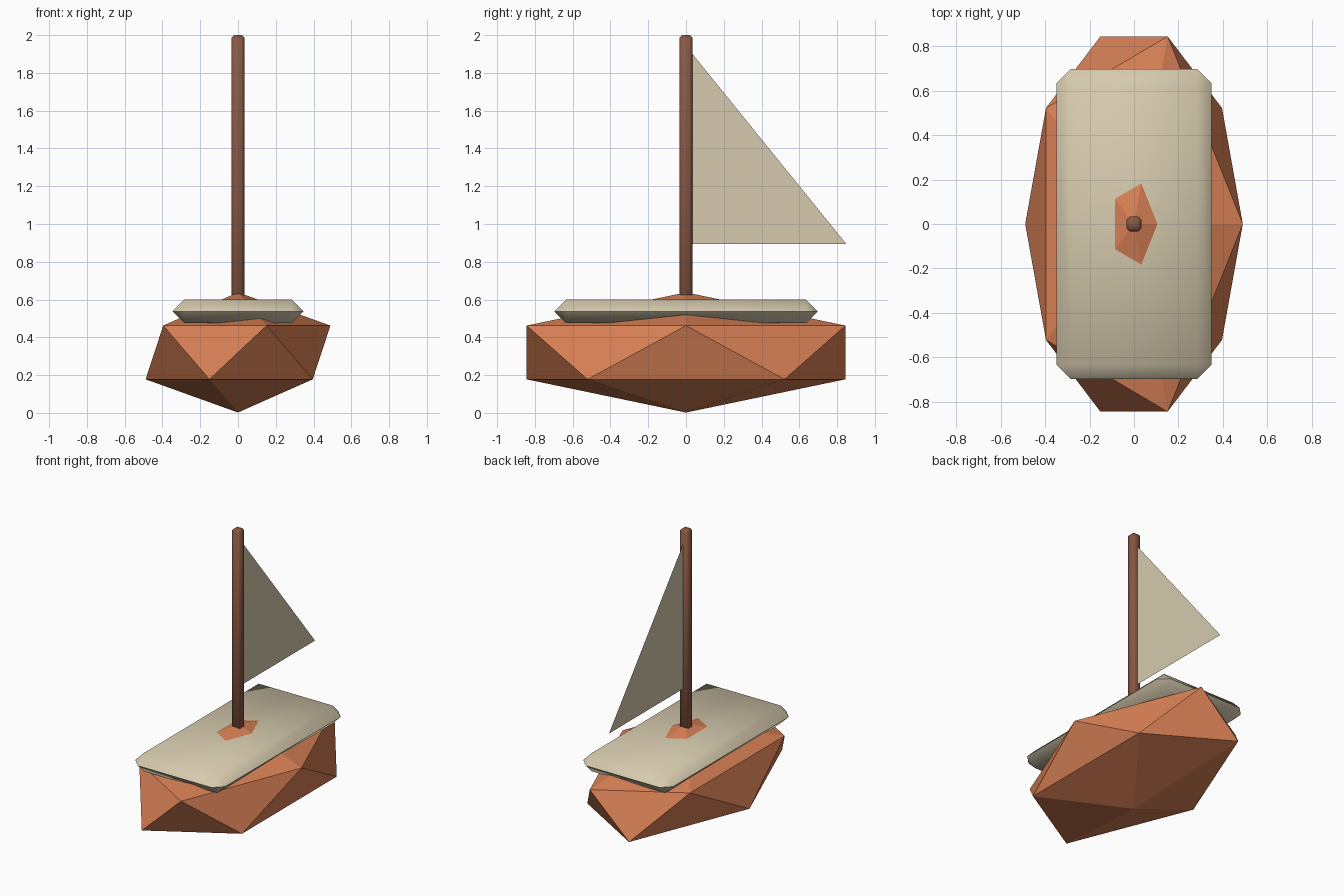
import bpy, bmesh, math
from mathutils import Matrix, Vector

if "Cube" in bpy.data.objects:
    bpy.data.objects.remove(bpy.data.objects["Cube"])


def material(name, rgb):
    m = bpy.data.materials.new(name)
    m.diffuse_color = (*rgb, 1)
    m.use_nodes = True
    m.node_tree.nodes["Principled BSDF"].inputs["Base Color"].default_value = m.diffuse_color
    return m


ORANGE = material("orange_wood", (0.68, 0.215, 0.09))
BROWN = material("brown_wood", (0.25, 0.095, 0.055))
CREAM = material("cream", (0.67, 0.59, 0.42))


def finish(bm, name, mat, smooth=False):
    mesh = bpy.data.meshes.new(name)
    bm.to_mesh(mesh)
    bm.free()
    mesh.materials.append(mat)
    ob = bpy.data.objects.new(name, mesh)
    bpy.context.collection.objects.link(ob)
    if smooth:
        bpy.ops.object.select_all(action='DESELECT')
        ob.select_set(True)
        bpy.context.view_layer.objects.active = ob
        bpy.ops.object.shade_smooth_by_angle(angle=math.radians(60))
    return ob


def chamfered_box(name, size, centre, width, mat):
    bm = bmesh.new()
    bmesh.ops.create_cube(bm, size=1)
    bmesh.ops.transform(bm, matrix=Matrix.Translation(centre) @ Matrix.Diagonal((*size, 1)), verts=bm.verts)
    bmesh.ops.bevel(bm, geom=bm.edges[:], offset=width, segments=1, affect='EDGES', clamp_overlap=True)
    # Where the chamfers meet, close the side walls to a single edge
    bmesh.ops.remove_doubles(bm, verts=bm.verts[:], dist=0.001)
    bmesh.ops.recalc_face_normals(bm, faces=bm.faces[:])
    return finish(bm, name, mat, smooth=True)


# Faceted hull: a stretched icosahedron whose tip pokes through the deck
bm = bmesh.new()
bmesh.ops.create_icosphere(bm, subdivisions=1, radius=1)
bmesh.ops.transform(bm, matrix=Matrix.Translation((0, 0, 0.32)) @ Matrix.Diagonal((0.547, 0.992, 0.318, 1)),
                    verts=bm.verts)
finish(bm, "hull", ORANGE)

# Deck and mast
chamfered_box("deck", (0.695, 1.395, 0.125), Vector((0, 0, 0.5375)), 0.0625, CREAM)
chamfered_box("mast", (0.067, 0.067, 1.42), Vector((0, 0, 1.29)), 0.014, BROWN)

# Single-sheet triangular sail
bm = bmesh.new()
bm.faces.new([bm.verts.new(p) for p in ((0, 0.03, 0.895), (0, 0.848, 0.895), (0, 0.03, 1.905))])
finish(bm, "sail", CREAM)
